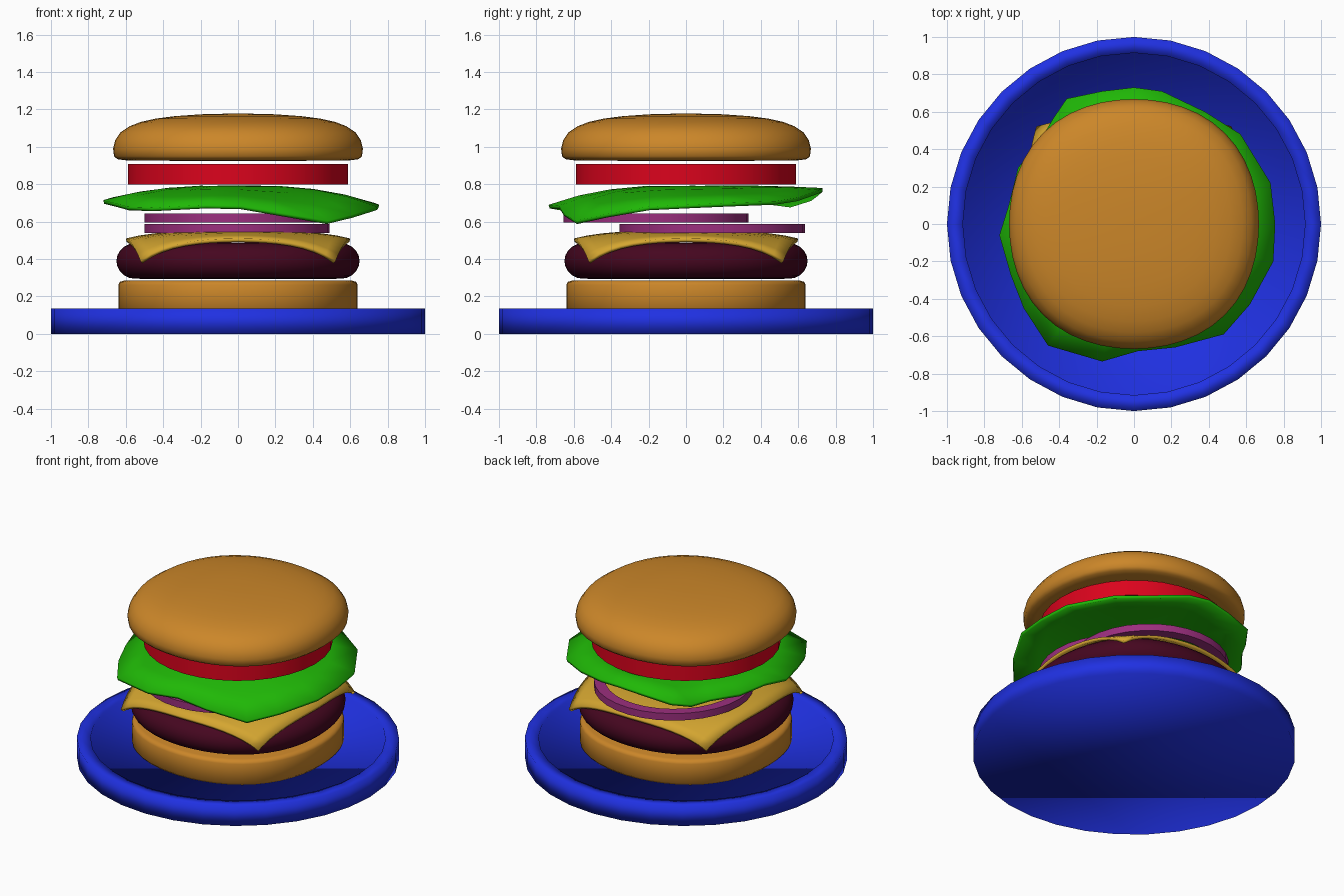
import bpy, bmesh, math
from mathutils import Vector

if "Cube" in bpy.data.objects:
    bpy.data.objects.remove(bpy.data.objects["Cube"])


def material(name, rgb):
    m = bpy.data.materials.new(name)
    m.diffuse_color = (*rgb, 1)
    m.use_nodes = True
    m.node_tree.nodes["Principled BSDF"].inputs["Base Color"].default_value = m.diffuse_color
    return m


BLUE = material("plate blue", (0.014, 0.03, 0.76))
BREAD = material("toasted bread", (0.6, 0.24, 0.022))
MEAT = material("dark meat", (0.06, 0.002, 0.014))
YELLOW = material("cheese yellow", (0.66, 0.38, 0.03))
PURPLE = material("onion purple", (0.33, 0.028, 0.21))
GREEN = material("leaf green", (0.014, 0.48, 0.002))
RED = material("tomato red", (0.71, 0.001, 0.012))


def finish(bm, name, mat, angle=None):
    bmesh.ops.recalc_face_normals(bm, faces=bm.faces)
    me = bpy.data.meshes.new(name)
    bm.to_mesh(me)
    bm.free()
    ob = bpy.data.objects.new(name, me)
    bpy.context.collection.objects.link(ob)
    me.materials.append(mat)
    bpy.ops.object.select_all(action='DESELECT')
    bpy.context.view_layer.objects.active = ob
    ob.select_set(True)
    if angle is None:
        bpy.ops.object.shade_smooth()
    else:
        bpy.ops.object.shade_smooth_by_angle(angle=math.radians(angle))
    return ob


def lathe(name, profile, mat, n=32, angle=None, centre=(0, 0), closed=False, square=0):
    """Spin (radius, z) points round z; open profiles get flat end caps.
    square widens the diagonals a little."""
    bm = bmesh.new()
    rings = []
    for r, z in profile:
        ring = []
        for i in range(n):
            a = 2 * math.pi * i / n
            k = r * (1 + square * math.sin(2 * a) ** 2)
            ring.append(bm.verts.new((centre[0] + k * math.cos(a), centre[1] + k * math.sin(a), z)))
        rings.append(ring)
    pairs = list(zip(rings, rings[1:]))
    if closed:
        pairs.append((rings[-1], rings[0]))
    else:
        bm.faces.new(rings[0])
        bm.faces.new(rings[-1])
    for a, b in pairs:
        for i in range(n):
            j = (i + 1) % n
            bm.faces.new((a[i], a[j], b[j], b[i]))
    return finish(bm, name, mat, angle)


def thicken(ob, t):
    mod = ob.modifiers.new("thickness", 'SOLIDIFY')
    mod.thickness = t
    mod.offset = -1


# Plate with a shallow recess
lathe("plate", [(1, 0), (1, 0.135), (0.915, 0.135), (0.915, 0.115)], BLUE)

# Bottom bun
lathe("bottom_bun", [(0.625, 0.115), (0.64, 0.13), (0.64, 0.262), (0.632, 0.278), (0.61, 0.285)],
      BREAD, n=48, square=0.03)

# Patty with a round side
side = [(0.55 + 0.1 * math.cos(a), 0.39 + 0.095 * math.sin(a))
        for a in (math.radians(-90 + 18 * k) for k in range(11))]
lathe("patty", [(0.45, 0.294)] + side + [(0.45, 0.488)], MEAT, n=48, square=0.03)

# Cheese slice: a square grid drooping at the corners
bm = bmesh.new()
bmesh.ops.create_grid(bm, x_segments=16, y_segments=16, size=0.6)
for v in bm.verts:
    r = v.co.xy.length
    pull = 1 - 0.13 * (abs(v.co.x * v.co.y) / 0.36) ** 1.5
    v.co = Vector((v.co.x * pull, v.co.y * pull, 0.55 - 0.04 * (r / 0.6) ** 4))
thicken(finish(bm, "cheese_slice", YELLOW, 40), 0.02)

# Two onion rings, offset from each other
for name, y, z in (("lower_onion_ring", 0.14, 0.54), ("upper_onion_ring", -0.16, 0.595)):
    lathe(name, [(0.495, z), (0.495, z + 0.048), (0.425, z + 0.048), (0.425, z)],
          PURPLE, angle=30, centre=(-0.005, y), closed=True)

# Lettuce leaf: uneven edge points (x, y, z) blended into a raised middle
edge = [(0.755, 0, 0.69), (0.73, 0.22, 0.70), (0.57, 0.48, 0.71), (0.38, 0.60, 0.73),
        (0.15, 0.71, 0.77), (0, 0.73, 0.78), (-0.17, 0.71, 0.76), (-0.36, 0.67, 0.73),
        (-0.435, 0.56, 0.695), (-0.50, 0.45, 0.71), (-0.62, 0.30, 0.72), (-0.67, 0.10, 0.73),
        (-0.72, -0.06, 0.715), (-0.66, -0.27, 0.70), (-0.59, -0.45, 0.68), (-0.46, -0.65, 0.675),
        (-0.17, -0.735, 0.69), (0.02, -0.68, 0.685), (0.22, -0.66, 0.65), (0.48, -0.59, 0.605),
        (0.62, -0.43, 0.64), (0.745, -0.2, 0.68)]
bm = bmesh.new()
top = bm.verts.new((0, 0, 0.79))
rows = [[bm.verts.new((x * t, y * t, z + (0.795 - z) * (1 - t ** 2.6))) for x, y, z in edge]
        for t in (0.3, 0.55, 0.78, 1)]
n = len(edge)
for i in range(n):
    j = (i + 1) % n
    bm.faces.new((top, rows[0][i], rows[0][j]))
    for a, b in zip(rows, rows[1:]):
        bm.faces.new((a[i], b[i], b[j], a[j]))
thicken(finish(bm, "lettuce_leaf", GREEN, 40), 0.02)

# Tomato slice
lathe("tomato_slice", [(0.587, 0.80), (0.587, 0.907)], RED, angle=30)

# Domed top bun
lathe("top_bun", [(0.3, 0.925), (0.6, 0.928), (0.645, 0.934), (0.663, 0.95), (0.668, 0.99),
                  (0.657, 1.035), (0.628, 1.078), (0.58, 1.11), (0.52, 1.133), (0.44, 1.151),
                  (0.34, 1.164), (0.2, 1.174), (0.08, 1.177)], BREAD, n=48, square=0.03)
